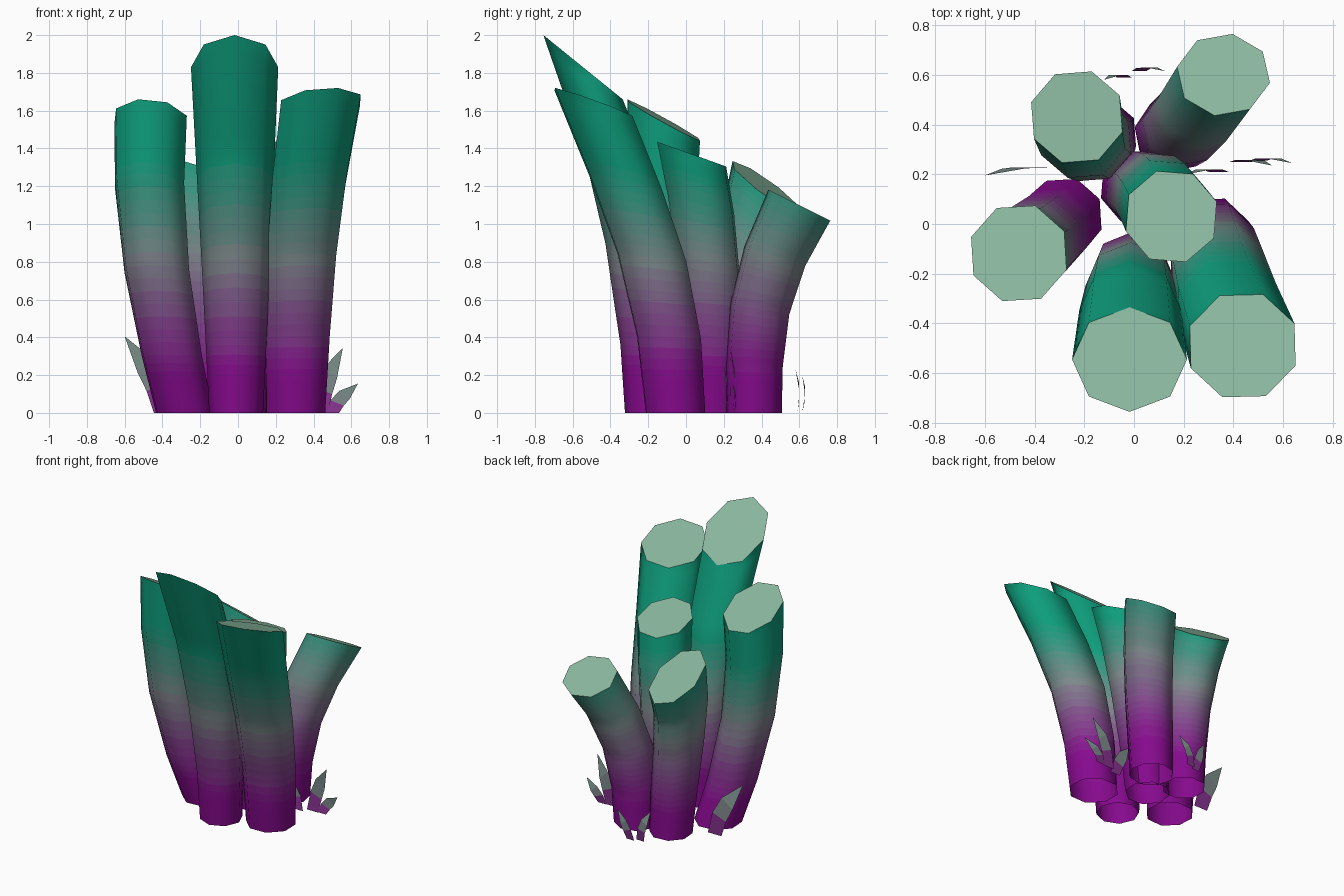
import bpy, bmesh, math
from mathutils import Vector

if "Cube" in bpy.data.objects:
    bpy.data.objects.remove(bpy.data.objects["Cube"])

PURPLE, GREY, TEAL = Vector((.24, .003, .27)), Vector((.21, .25, .26)), Vector((.004, .34, .20))
CAP = (.25, .47, .34)
BANDS = 28          # colour bands between the ground and FULL
FULL = 1.3          # height where the tubes become fully teal


def material(name, col):
    m = bpy.data.materials.new(name)
    m.diffuse_color = (*col, 1)
    m.use_nodes = True
    m.node_tree.nodes["Principled BSDF"].inputs["Base Color"].default_value = m.diffuse_color
    return m


def mix(a, b, t):
    """Blend two colours evenly to the eye."""
    return Vector([(p ** .45 + (q ** .45 - p ** .45) * t) ** (1 / .45) for p, q in zip(a, b)])


def gradient(z):
    if z < .8:
        return mix(PURPLE, GREY, max(0, (z - .2) / .6))
    return mix(GREY, TEAL, min(1, (z - .8) / .48))


band_mats = [material(f"band_{i}", gradient((i + .5) / BANDS * FULL)) for i in range(BANDS)]
cap_mat = material("cap_pale_green", CAP)


def finish(name, bm, mats):
    me = bpy.data.meshes.new(name)
    bm.to_mesh(me)
    bm.free()
    for m in mats:
        me.materials.append(m)
    ob = bpy.data.objects.new(name, me)
    bpy.context.collection.objects.link(ob)
    return ob


def tube(name, path, r0, r1, slope, turn, squash=1.0, split=7):
    """Eight-sided tube along path, open below, with a slanted flat cap."""
    pts = [Vector(p) for p in path]
    rings = [pts[0]]
    for a, b in zip(pts, pts[1:]):
        rings += [a.lerp(b, k / split) for k in range(1, split + 1)]
    top = pts[-1].z
    bm = bmesh.new()
    loops = []
    for c in rings:
        t = c.z / top
        r = r0 + (r1 - r0) * t
        loop = []
        for k in range(8):
            a = math.radians(turn + 45 * k)
            dx = r * math.cos(a)
            dy = r * math.sin(a) * (1 + (squash - 1) * t)
            dz = (slope[0] * dx + slope[1] * dy) * t ** 1.5
            loop.append(bm.verts.new((c.x + dx, c.y + dy, c.z + dz)))
        loops.append(loop)
    for i, (lo, hi) in enumerate(zip(loops, loops[1:])):
        z = (rings[i].z + rings[i + 1].z) / 2
        for k in range(8):
            j = (k + 1) % 8
            f = bm.faces.new((lo[k], lo[j], hi[j], hi[k]))
            f.material_index = min(BANDS - 1, int(z / FULL * BANDS))
            f.smooth = True
    # separate vertices keep the cap rim crisp
    cap = bm.faces.new([bm.verts.new(v.co) for v in loops[-1]])
    cap.material_index = BANDS
    finish(name, bm, band_mats + [cap_mat])


# Tubes: path, bottom radius, top radius, cap slope in x and y, turn, squash
tube("front_tube", [(-.01, -.18, 0), (-.01, -.19, .35), (-.012, -.25, .85),
                    (-.015, -.35, 1.3), (-.018, -.545, 1.83)], .143, .231, (0, -.81), 0, .91)
tube("front_right_tube", [(.305, -.055, 0), (.315, -.09, .4), (.335, -.18, .82),
                          (.375, -.32, 1.22), (.437, -.49, 1.64)], .168, .228, (.08, -.36), 24, .97)
tube("left_tube", [(-.282, .03, 0), (-.35, -.04, .3), (-.43, -.105, .75),
                   (-.468, -.125, 1.2), (-.463, -.118, 1.55)], .16, .203, (-.07, -.55), 26)
tube("middle_tube", [(.01, .15, 0), (.04, .14, .35), (.085, .12, .75),
                     (.12, .08, 1.1), (.15, .03, 1.37)], .15, .192, (0, -.36), 18)
tube("back_left_tube", [(-.13, .36, 0), (-.145, .345, .3), (-.175, .335, .65),
                        (-.21, .36, .95), (-.23, .43, 1.19)], .145, .193, (-.25, -.7), 27)
tube("back_right_tube", [(.15, .36, 0), (.16, .36, .25), (.2, .39, .55),
                         (.27, .47, .83), (.36, .6, 1.10)], .15, .19, (0, -.5), 34, .88)

leaf_mats = [material("leaf_base", mix(PURPLE, GREY, .3)),
             material("leaf_middle", GREY), material("leaf_tip", mix(GREY, CAP, .3))]


def leaf(name, base, tip, width):
    """Flat pointed blade that curves outward from base to tip."""
    b, e = Vector(base), Vector(tip)
    d = e - b
    bm = bmesh.new()
    rows = []
    for t, w in ((0, 1), (.3, 1), (.58, .8)):
        x = b.x + d.x * t ** 1.4
        y = b.y + d.y * t + .015 * math.sin(math.pi * t)
        z = b.z + d.z * t ** .9
        h = w * width / 2
        lift = h * 1.3 * t * (-1 if d.x > 0 else 1)
        rows.append((bm.verts.new((x - h, y, max(0, z - lift))),
                     bm.verts.new((x + h, y, max(0, z + lift)))))
    for i in range(2):
        f = bm.faces.new((rows[i][0], rows[i][1], rows[i + 1][1], rows[i + 1][0]))
        f.material_index = i
    f = bm.faces.new((rows[2][0], rows[2][1], bm.verts.new(e)))
    f.material_index = 2
    finish(name, bm, leaf_mats)


# Small leaves round the foot
leaf("left_leaf", (-.39, .225, 0), (-.60, .195, .405), .11)
leaf("right_leaf_tall", (.43, .25, 0), (.555, .235, .345), .09)
leaf("right_leaf_low", (.50, .255, 0), (.635, .245, .155), .07)
leaf("right_leaf_inner", (.34, .21, 0), (.21, .20, .25), .08)
leaf("back_leaf_left", (-.04, .59, 0), (-.12, .58, .23), .06)
leaf("back_leaf_right", (.02, .615, 0), (.125, .615, .2), .06)
